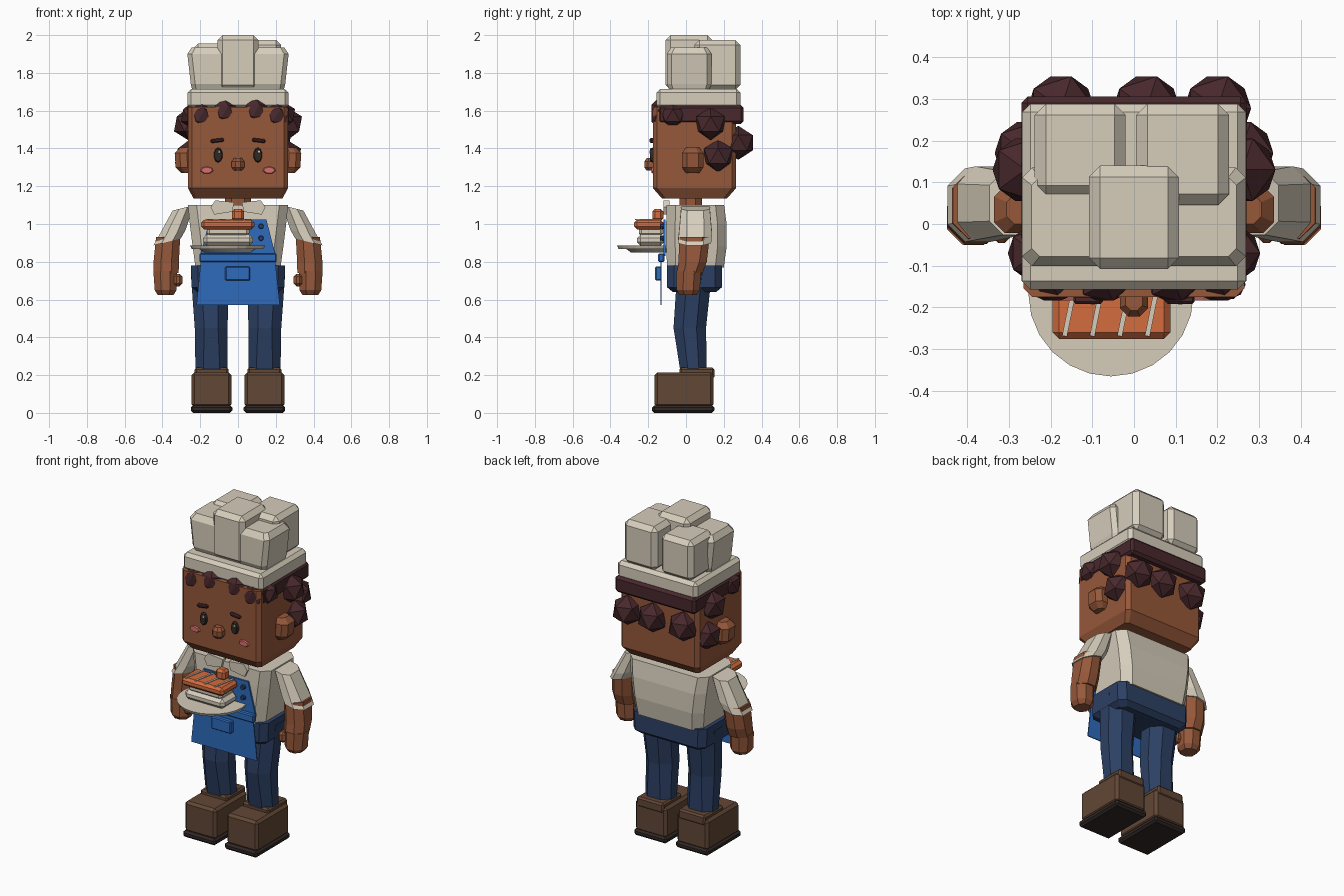
import bpy, bmesh, math
from mathutils import Matrix, Vector

cube = bpy.data.objects.get("Cube")
if cube:
    bpy.data.objects.remove(cube, do_unlink=True)


def material(name, *rgb):
    lin = [((c / 255 + 0.055) / 1.055) ** 2.4 for c in rgb] + [1]
    m = bpy.data.materials.new(name)
    m.use_nodes = True
    m.diffuse_color = lin
    m.node_tree.nodes["Principled BSDF"].inputs["Base Color"].default_value = lin
    return m


CREAM = material("cream", 214, 205, 187)
SKIN = material("brown skin", 150, 88, 58)
HAIR = material("dark hair", 72, 40, 44)
DENIM = material("navy denim", 44, 64, 100)
BLUE = material("apron blue", 45, 107, 188)
LEATHER = material("shoe leather", 98, 71, 53)
DARK = material("dark sole", 48, 40, 37)
ORANGE = material("salmon orange", 212, 108, 62)
PINK = material("cheek pink", 215, 112, 112)


def finish(name, bm, mat):
    bmesh.ops.recalc_face_normals(bm, faces=bm.faces)
    mesh = bpy.data.meshes.new(name)
    bm.to_mesh(mesh)
    bm.free()
    mesh.materials.append(mat)
    ob = bpy.data.objects.new(name, mesh)
    bpy.context.collection.objects.link(ob)
    return ob


def box(name, mat, x, y, z, bevel=0.0, turn=0.0):
    """Box from (min, max) ranges, with chamfered edges and a turn about z or y."""
    bm = bmesh.new()
    bmesh.ops.create_cube(bm, size=1)
    bmesh.ops.scale(bm, vec=[r[1] - r[0] for r in (x, y, z)], verts=bm.verts)
    if bevel:
        bmesh.ops.bevel(bm, geom=bm.edges[:], offset=bevel, segments=1, affect='EDGES')
    ob = finish(name, bm, mat)
    ob.location = [sum(r) / 2 for r in (x, y, z)]
    ob.rotation_euler.y = turn
    return ob


def loft(name, mat, rings, cut=0.586, tilt=0.0):
    """Stack of chamfered rectangles given as (cx, cy, z, half x, half y)."""
    bm = bmesh.new()
    loops = []
    for cx, cy, z, hx, hy in rings:
        c = cut * min(hx, hy)
        pts = [(hx - c, -hy), (hx, c - hy), (hx, hy - c), (hx - c, hy),
               (c - hx, hy), (-hx, hy - c), (-hx, c - hy), (c - hx, -hy)]
        loops.append([bm.verts.new((cx + u, cy + v, z + tilt * u)) for u, v in pts])
    for a, b in zip(loops, loops[1:]):
        for i in range(8):
            j = (i + 1) % 8
            bm.faces.new((a[i], a[j], b[j], b[i]))
    bm.faces.new(loops[0])
    bm.faces.new(loops[-1])
    return finish(name, bm, mat)


def ball(name, mat, centre, r, flat=1.0):
    bm = bmesh.new()
    bmesh.ops.create_icosphere(bm, subdivisions=1, radius=r)
    ob = finish(name, bm, mat)
    ob.location = centre
    ob.scale.y = flat
    return ob


def disc(name, mat, centre, rx, rz, depth, sides=8):
    """Small oval plate facing the front."""
    bm = bmesh.new()
    bmesh.ops.create_cone(bm, cap_ends=True, segments=sides, radius1=1, radius2=0.8, depth=depth,
                          matrix=Matrix.Rotation(math.pi / 2, 4, 'X'))
    bmesh.ops.scale(bm, vec=(rx, 1, rz), verts=bm.verts)
    ob = finish(name, bm, mat)
    ob.location = centre
    return ob


def panel(name, mat, y, outline, thick):
    """Flat front panel from an x, z outline."""
    bm = bmesh.new()
    face = bm.faces.new([bm.verts.new((x, y, z)) for x, z in outline])
    ext = bmesh.ops.extrude_face_region(bm, geom=[face])
    bmesh.ops.translate(bm, vec=(0, thick, 0),
                        verts=[v for v in ext["geom"] if isinstance(v, bmesh.types.BMVert)])
    return finish(name, bm, mat)


# Paired parts
for side, s in (("left", 1), ("right", -1)):
    def span(a, b):
        return tuple(sorted((a * s, b * s)))

    # Shoes and legs
    box(side + "_sole", DARK, span(.03, .25), (-.18, .15), (.0, .04), .012)
    box(side + "_shoe", LEATHER, span(.035, .245), (-.167, .145), (.03, .215), .015)
    box(side + "_shoe_cuff", LEATHER, span(.05, .23), (-.035, .15), (.18, .24), .01)
    loft(side + "_leg", DENIM, [(.14 * s, .04, .22, .085, .07), (.142 * s, .02, .45, .087, .086),
                                (.15 * s, .045, .74, .1, .092)])
    # Arms and hands
    loft(side + "_sleeve", CREAM, [(.375 * s, .045, .905, .072, .088), (.35 * s, .05, .95, .072, .088),
                                   (.29 * s, .05, 1.085, .056, .076)], tilt=-.25 * s)
    loft(side + "_forearm", SKIN, [(.38 * s, .02, .74, .066, .068), (.38 * s, .035, .8, .067, .075),
                                   (.37 * s, .045, .93, .064, .08)])
    loft(side + "_hand", SKIN, [(.383 * s, .012, .625, .042, .045), (.383 * s, .012, .65, .058, .062),
                                (.385 * s, .015, .75, .063, .064)])
    box(side + "_thumb", SKIN, span(.295, .34), (-.045, .015), (.67, .735), .014)
    # Ears and face
    loft(side + "_ear", SKIN, [(.27 * s, .035, 1.27, .03, .035), (.285 * s, .035, 1.3, .045, .057),
                               (.29 * s, .035, 1.375, .045, .057), (.275 * s, .035, 1.405, .03, .035)])
    disc(side + "_eye", DARK, (.105 * s, -.18, 1.365), .025, .042, .02, 10)
    disc(side + "_eye_glint", CREAM, (.105 * s + .006, -.191, 1.382), .007, .009, .004, 6)
    box(side + "_eyebrow", HAIR, span(.075, .145), (-.192, -.17), (1.432, 1.452), .006, .12 * s)
    disc(side + "_cheek", PINK, (.165 * s, -.178, 1.285), .037, .02, .01, 7)
    # Shirt collar flap
    panel(side + "_collar", CREAM, -.118, [(.02 * s, 1.115), (.03 * s, 1.065), (.125 * s, 1.05),
                                           (.145 * s, 1.09), (.12 * s, 1.125)], .03)

# Trunk
loft("hips", DENIM, [(0, .045, .64, .215, .115), (0, .045, .665, .245, .145),
                     (0, .045, .78, .25, .145)], cut=.25)
loft("shirt", CREAM, [(0, .05, .77, .225, .15), (0, .055, .88, .24, .16),
                      (0, .055, 1.0, .255, .16), (0, .05, 1.1, .265, .152)], cut=.3)
loft("neck", SKIN, [(0, .025, 1.08, .07, .06), (0, .025, 1.15, .07, .06)])

# Apron
panel("apron_bib", BLUE, -.118, [(-.15, 1.025), (.15, 1.025), (.2, .83), (-.2, .83)], .01)
panel("apron_skirt", BLUE, -.135, [(-.195, .82), (.195, .82), (.222, .57), (-.22, .57)], .006)
box("apron_waistband", BLUE, (-.205, .205), (-.147, -.115), (.798, .845), .006)
box("apron_pocket", BLUE, (-.068, .064), (-.163, -.13), (.7, .775), .006)
for z in (.925, .988):
    disc("apron_button", DENIM, (.122, -.125, z), .015, .015, .025)

# Plate of food
plate = bmesh.new()
for z, r1, r2, depth in ((.859, .125, .15, .018), (.8765, .19, .198, .017)):
    bmesh.ops.create_cone(plate, cap_ends=True, segments=24, radius1=r1, radius2=r2, depth=depth,
                          matrix=Matrix.Translation((-.055, -.167, z)))
finish("plate", plate, CREAM)
box("lower_bread", CREAM, (-.185, .08), (-.26, -.115), (.885, .945), .02)
box("upper_bread", CREAM, (-.165, .06), (-.25, -.12), (.935, .985), .015)
box("fillet", ORANGE, (-.195, .087), (-.275, -.12), (.972, 1.022), .015)
for i in range(4):
    stripe = box("fillet_stripe", CREAM, (-.006, .006), (-.072, .072), (0, .006))
    stripe.location = (-.152 + .066 * i, -.198, 1.023)
    stripe.rotation_euler.z = -.2
box("garnish", ORANGE, (-.032, .032), (-.178, -.12), (1.015, 1.08), .014)

# Head
loft("head", SKIN, [(0, .045, 1.135, .235, .172), (0, .045, 1.19, .265, .22),
                    (0, .045, 1.62, .265, .22)], cut=.1)
loft("nose", SKIN, [(0, -.185, 1.282, .02, .022), (0, -.185, 1.3, .034, .036),
                    (0, -.185, 1.33, .034, .036), (0, -.185, 1.35, .02, .022)])

# Curly hair
box("hair_cap", HAIR, (-.27, .27), (-.15, .305), (1.53, 1.63), .015)
for x, z in ((-.195, 1.575), (-.07, 1.595), (.095, 1.6), (.205, 1.575)):
    ball("front_curl", HAIR, (x, -.145, z), .07, .65)
for s in (-1, 1):
    for x, y, z, r in ((.235, -.07, 1.575, .075), (.26, .13, 1.53, .088), (.255, .17, 1.36, .088)):
        ball("side_curl", HAIR, (x * s, y, z), r)
for x in (-.175, .03, .2):
    ball("back_curl", HAIR, (x, .277, 1.43), .09)

# Chef hat
box("hat_band", CREAM, (-.268, .268), (-.157, .288), (1.61, 1.715), .02)
loft("hat_front_puff", CREAM, [(0, .017, 1.70, .24, .1), (0, .017, 1.74, .25, .118),
                               (0, .017, 1.9, .268, .118), (0, .017, 1.935, .245, .095)], cut=.2)
box("hat_centre_puff", CREAM, (-.108, .108), (-.108, .14), (1.71, 2.0), .027)
box("hat_back_right_puff", CREAM, (-.238, -.02), (.065, .288), (1.71, 1.955), .027)
box("hat_back_left_puff", CREAM, (.005, .228), (.045, .288), (1.71, 1.975), .027)
